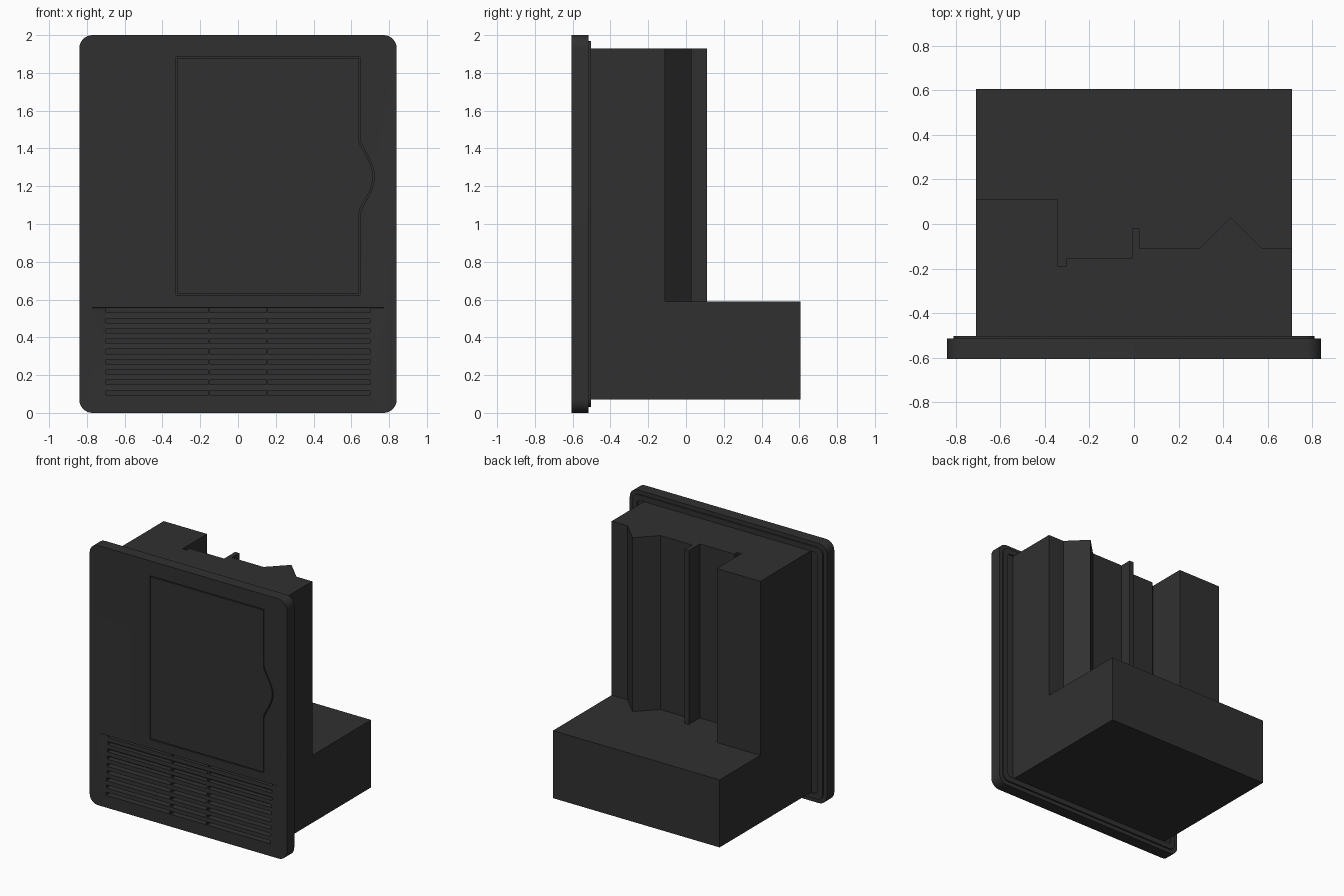
import bpy, bmesh, math
from mathutils import Vector

if "Cube" in bpy.data.objects:
    bpy.data.objects.remove(bpy.data.objects["Cube"], do_unlink=True)

charcoal = bpy.data.materials.new("charcoal plastic")
charcoal.use_nodes = True
charcoal.diffuse_color = (0.03, 0.03, 0.03, 1)
charcoal.node_tree.nodes["Principled BSDF"].inputs["Base Color"].default_value = (0.03, 0.03, 0.03, 1)


def prism(name, outlines, axis, a, b):
    """Extrude flat outlines along y (points are x, z) or z (points are x, y)."""
    bm = bmesh.new()
    for pts in outlines:
        place = (lambda p, t: (p[0], t, p[1])) if axis == "y" else (lambda p, t: (p[0], p[1], t))
        lo = [bm.verts.new(place(p, a)) for p in pts]
        hi = [bm.verts.new(place(p, b)) for p in pts]
        bm.faces.new(lo)
        bm.faces.new(hi[::-1])
        for i in range(len(pts)):
            j = (i + 1) % len(pts)
            bm.faces.new((lo[j], lo[i], hi[i], hi[j]))
    return finish(name, bm)


def finish(name, bm):
    bmesh.ops.recalc_face_normals(bm, faces=bm.faces)
    mesh = bpy.data.meshes.new(name)
    bm.to_mesh(mesh)
    bm.free()
    mesh.materials.append(charcoal)
    obj = bpy.data.objects.new(name, mesh)
    bpy.context.collection.objects.link(obj)
    return obj


def combine(obj, other, operation):
    """Apply a boolean and drop the helper."""
    mod = obj.modifiers.new("cut", "BOOLEAN")
    mod.operation, mod.solver, mod.object = operation, "EXACT", other
    deps = bpy.context.evaluated_depsgraph_get()
    mesh = bpy.data.meshes.new_from_object(obj.evaluated_get(deps))
    obj.modifiers.clear()
    obj.data = mesh
    bpy.data.objects.remove(other, do_unlink=True)


def rect(x0, x1, z0, z1):
    return [(x0, z0), (x1, z0), (x1, z1), (x0, z1)]


def rounded(inset, radius, steps=8):
    w, h = 0.84 - inset - radius, 1 - inset - radius
    pts = []
    for k, (sx, sz) in enumerate([(1, 1), (-1, 1), (-1, -1), (1, -1)]):
        for i in range(steps + 1):
            t = math.pi / 2 * (k + i / steps)
            pts.append((sx * w + radius * math.cos(t), 1 + sz * h + radius * math.sin(t)))
    return pts


def door_outline(gap):
    """Rectangle with a rounded finger tab on its left edge."""
    x0, x1, z0, z1 = -0.328 + gap, 0.647 - gap, 0.625 + gap, 1.885 - gap
    tab = []
    for i in range(17):
        t = i / 8 - 1
        tab.append((x1 + 0.075 * math.cos(t * math.pi / 2) ** 1.3 if abs(t) < 1 else x1,
                    1.25 + t * (0.195 - gap)))
    return [(x0, z0), (x1, z0)] + tab + [(x1, z1), (x0, z1)]


# Front panel with door pocket
front, back = -0.605, -0.515
panel = prism("front_panel", [rounded(0, 0.07)], "y", front, back)
combine(panel, prism("door_cutter", [door_outline(0)], "y", front - 0.1, front + 0.025), "DIFFERENCE")

# Shallow sloping recess, deepest at the top, with tapered ends
bm = bmesh.new()
corners = [(0.70, front + 0.025, 0.555), (0.79, front - 0.001, 0.557),
           (0.72, front - 0.001, 0.09)]
sides = [[bm.verts.new((s * x, y, z)) for x, y, z in corners] for s in (-1, 1)]
for side in sides:
    bm.faces.new(side)
for i in range(3):
    j = (i + 1) % 3
    bm.faces.new((sides[0][i], sides[0][j], sides[1][j], sides[1][i]))
combine(panel, finish("recess_cutter", bm), "DIFFERENCE")

# Louvre slots in three columns
slots = []
for row in range(9):
    top = 0.555 - row * 0.0545
    for x0, x1 in [(-0.70, -0.16), (-0.15, 0.15), (0.16, 0.70)]:
        slots.append(rect(x0, x1, top - 0.024, top))
combine(panel, prism("slot_cutter", slots, "y", front - 0.1, front + 0.055), "DIFFERENCE")

# Door
door = prism("access_door", [door_outline(0.007)], "y", front, front + 0.025)

# Raised sealing rim behind the panel
rim = prism("rear_rim", [rounded(0.03, 0.05)], "y", back, back + 0.012)
combine(rim, prism("rim_cutter", [rounded(0.07, 0.03)], "y", back - 0.1, back + 0.1), "DIFFERENCE")

# Housing: deep base with a stepped upper back
housing = prism("housing", [rect(-0.71, 0.71, back, 0.605)], "z", 0.07, 0.59)
steps = [(-0.71, back), (-0.71, 0.11), (-0.34, 0.11), (-0.34, -0.19), (-0.305, -0.19),
         (-0.305, -0.155), (-0.01, -0.155), (-0.01, -0.02), (0.025, -0.02), (0.025, -0.11),
         (0.295, -0.11), (0.435, 0.03), (0.575, -0.11), (0.71, -0.11), (0.71, back)]
combine(housing, prism("upper_housing", [steps], "z", 0.59, 1.93), "UNION")

# Smooth only the rounded corners
for obj in (panel, door, rim, housing):
    bpy.ops.object.select_all(action="DESELECT")
    obj.select_set(True)
    bpy.context.view_layer.objects.active = obj
    bpy.ops.object.shade_smooth_by_angle(angle=math.radians(25))
